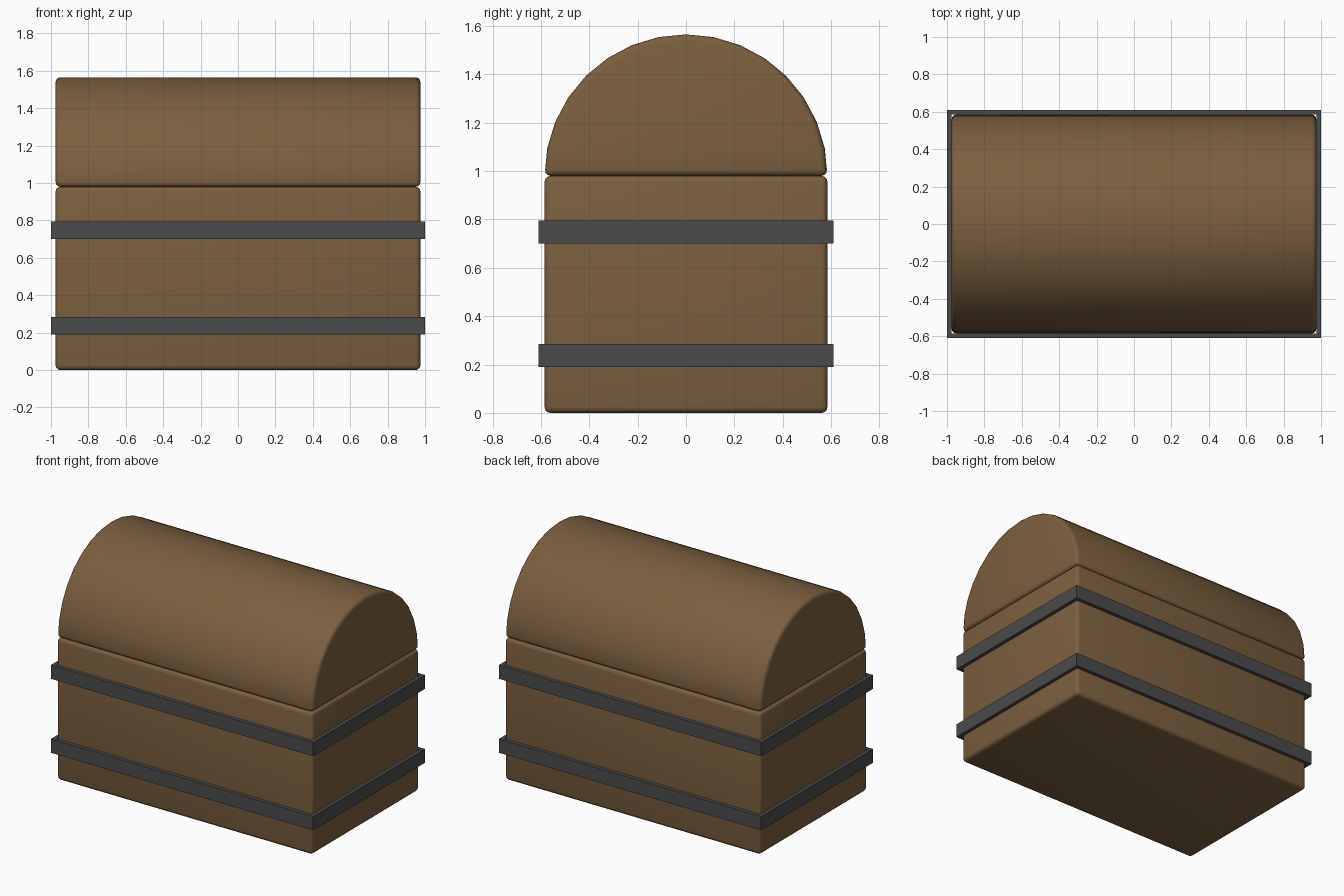
import bpy, bmesh, math

if "Cube" in bpy.data.objects:
    bpy.data.objects.remove(bpy.data.objects["Cube"])

HX, HY, BODY_H = 0.975, 0.585, 0.98   # half length, half depth, body height
BAND = 0.025                          # band thickness


def material(name, rgb):
    m = bpy.data.materials.new(name)
    m.diffuse_color = (*rgb, 1)
    m.use_nodes = True
    m.node_tree.nodes["Principled BSDF"].inputs["Base Color"].default_value = m.diffuse_color
    return m


wood = material("brown wood", (0.2, 0.115, 0.05))
iron = material("dark iron", (0.07, 0.07, 0.07))


def make(name, bm, mat):
    bmesh.ops.recalc_face_normals(bm, faces=bm.faces)
    me = bpy.data.meshes.new(name)
    bm.to_mesh(me)
    bm.free()
    me.materials.append(mat)
    ob = bpy.data.objects.new(name, me)
    bpy.context.collection.objects.link(ob)
    return ob


def extruded(name, loop, axis, mat):
    """Closed prism from a loop of points pushed along an axis."""
    bm = bmesh.new()
    face = bm.faces.new([bm.verts.new(p) for p in loop])
    ext = bmesh.ops.extrude_face_region(bm, geom=[face])
    verts = [v for v in ext["geom"] if isinstance(v, bmesh.types.BMVert)]
    bmesh.ops.translate(bm, vec=axis, verts=verts)
    return make(name, bm, mat)


def soften(ob):
    """Small rounded edges with smooth shading."""
    b = ob.modifiers.new("rounded edges", "BEVEL")
    b.width, b.segments, b.limit_method = 0.025, 3, "ANGLE"
    b.angle_limit = math.radians(40)
    bpy.ops.object.select_all(action="DESELECT")
    ob.select_set(True)
    bpy.context.view_layer.objects.active = ob
    bpy.ops.object.modifier_apply(modifier=b.name)
    bpy.ops.object.shade_smooth_by_angle(angle=math.radians(35))


def rectangle(hx, hy, z):
    return [(-hx, -hy, z), (hx, -hy, z), (hx, hy, z), (-hx, hy, z)]


# chest body
soften(extruded("chest_body", rectangle(HX, HY, 0), (0, 0, BODY_H), wood))

# half-round lid
arc = [math.pi * i / 16 for i in range(17)]
soften(extruded("lid", [(-HX, HY * math.cos(a), BODY_H + HY * math.sin(a)) for a in arc],
                (2 * HX, 0, 0), wood))

# iron bands: open rectangular rings around the body
for name, z0, z1 in (("lower_band", 0.19, 0.285), ("upper_band", 0.70, 0.795)):
    bm = bmesh.new()
    rings = [[bm.verts.new(p) for p in rectangle(HX + t, HY + t, z)]
             for t, z in ((0, z0), (BAND, z0), (BAND, z1), (0, z1))]
    for k in range(4):
        a, b = rings[k], rings[(k + 1) % 4]
        for i in range(4):
            j = (i + 1) % 4
            bm.faces.new((a[i], a[j], b[j], b[i]))
    make(name, bm, iron)
